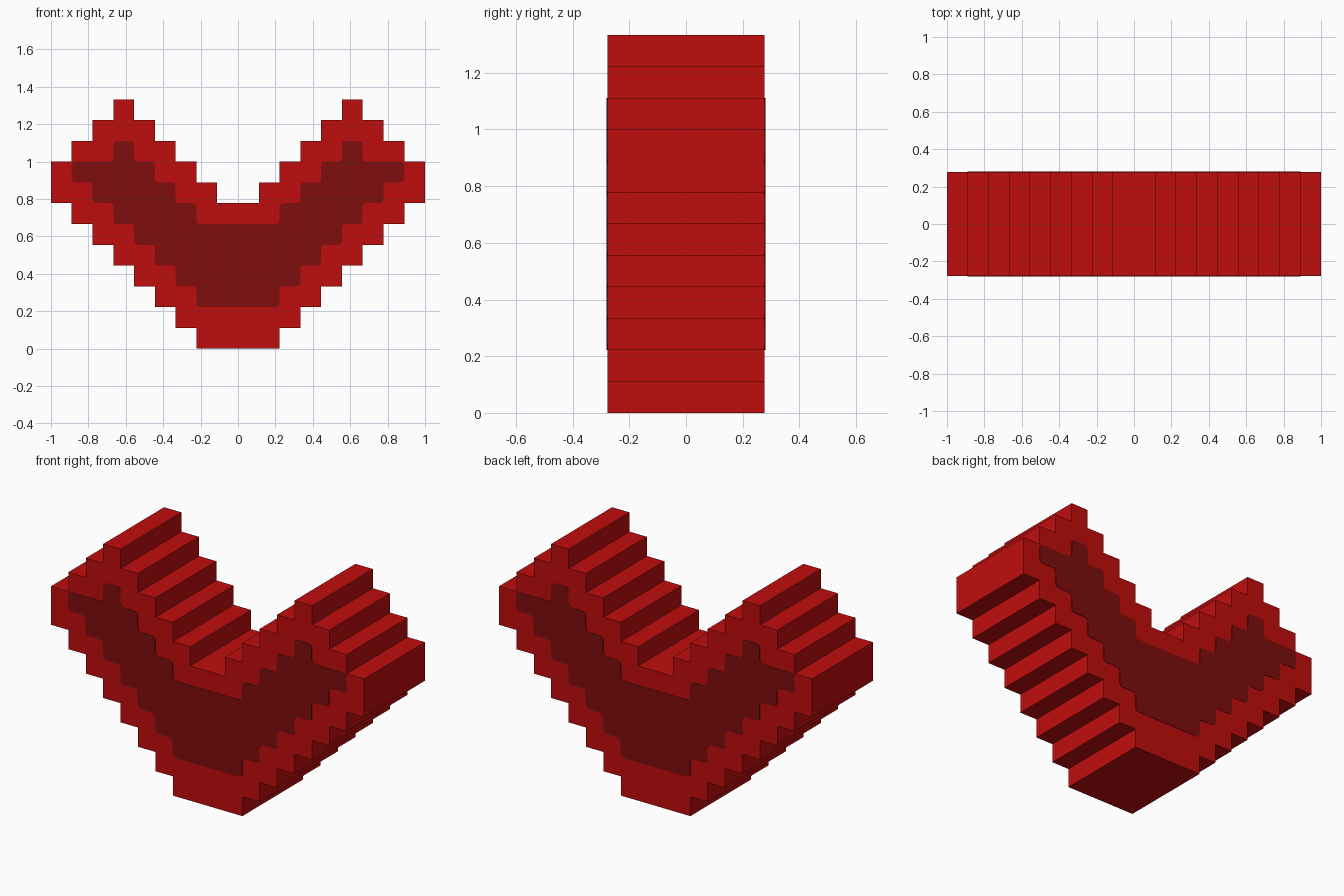
import bpy
import bmesh
from mathutils import Vector

cube = bpy.data.objects.get("Cube")
if cube:
    bpy.data.objects.remove(cube, do_unlink=True)

UNIT = 1 / 9          # one block of the stepped outline
HALF_DEPTH = 2.5 * UNIT
PLATE = 0.002


def make_material(name, colour):
    mat = bpy.data.materials.new(name)
    mat.use_nodes = True
    mat.diffuse_color = colour
    mat.node_tree.nodes["Principled BSDF"].inputs["Base Color"].default_value = colour
    return mat


def mirrored(half):
    """Close a right-hand outline with its mirror image, in model units."""
    full = half + [(-x, z) for x, z in reversed(half)]
    return [Vector((x, z)) * UNIT for x, z in full]


def rounded(outline, radius):
    """Replace each corner of an outline with a small curve."""
    points = []
    for i, corner in enumerate(outline):
        a = corner + (outline[i - 1] - corner).normalized() * radius
        b = corner + (outline[(i + 1) % len(outline)] - corner).normalized() * radius
        points += [a, (a + b + corner * 2) / 4, b]
    return points


def extrude_outline(name, outline, y_front, y_back, mat):
    bm = bmesh.new()
    face = bm.faces.new([bm.verts.new((p.x, y_front, p.y)) for p in outline])
    result = bmesh.ops.extrude_face_region(bm, geom=[face], use_keep_orig=True)
    moved = [g for g in result["geom"] if isinstance(g, bmesh.types.BMVert)]
    bmesh.ops.translate(bm, verts=moved, vec=(0, y_back - y_front, 0))
    bmesh.ops.recalc_face_normals(bm, faces=bm.faces)
    mesh = bpy.data.meshes.new(name)
    bm.to_mesh(mesh)
    bm.free()
    mesh.materials.append(mat)
    obj = bpy.data.objects.new(name, mesh)
    bpy.context.collection.objects.link(obj)
    return obj


red = make_material("bright red", (0.53, 0.004, 0.004, 1))
dark_red = make_material("dark red", (0.21, 0.004, 0.004, 1))

# Stepped body: up the outer stairs, over the tip, down the inner stairs
body = []
for k in range(7):
    body += [(k + 2, k), (k + 2, k + 1)]
body += [(9, 7), (9, 9)]
for k in range(3):
    body += [(8 - k, 9 + k), (8 - k, 10 + k)]
for k in range(5, 0, -1):
    body += [(k, k + 7), (k, k + 6)]
extrude_outline("stepped_body", mirrored(body), -HALF_DEPTH, HALF_DEPTH, red)

# Dark inner area, painted on the front and back faces
inner = []
for k in range(2, 9):
    inner += [(k, k), (k, k + 1)]
inner += [(6, 9), (6, 10)]
for k in range(5, 1, -1):
    inner += [(k, k + 5), (k, k + 4)]
patch = rounded(mirrored(inner), 0.02)
for name, side in (("front_dark_patch", -1), ("back_dark_patch", 1)):
    extrude_outline(name, patch, side * HALF_DEPTH, side * (HALF_DEPTH + PLATE), dark_red)
